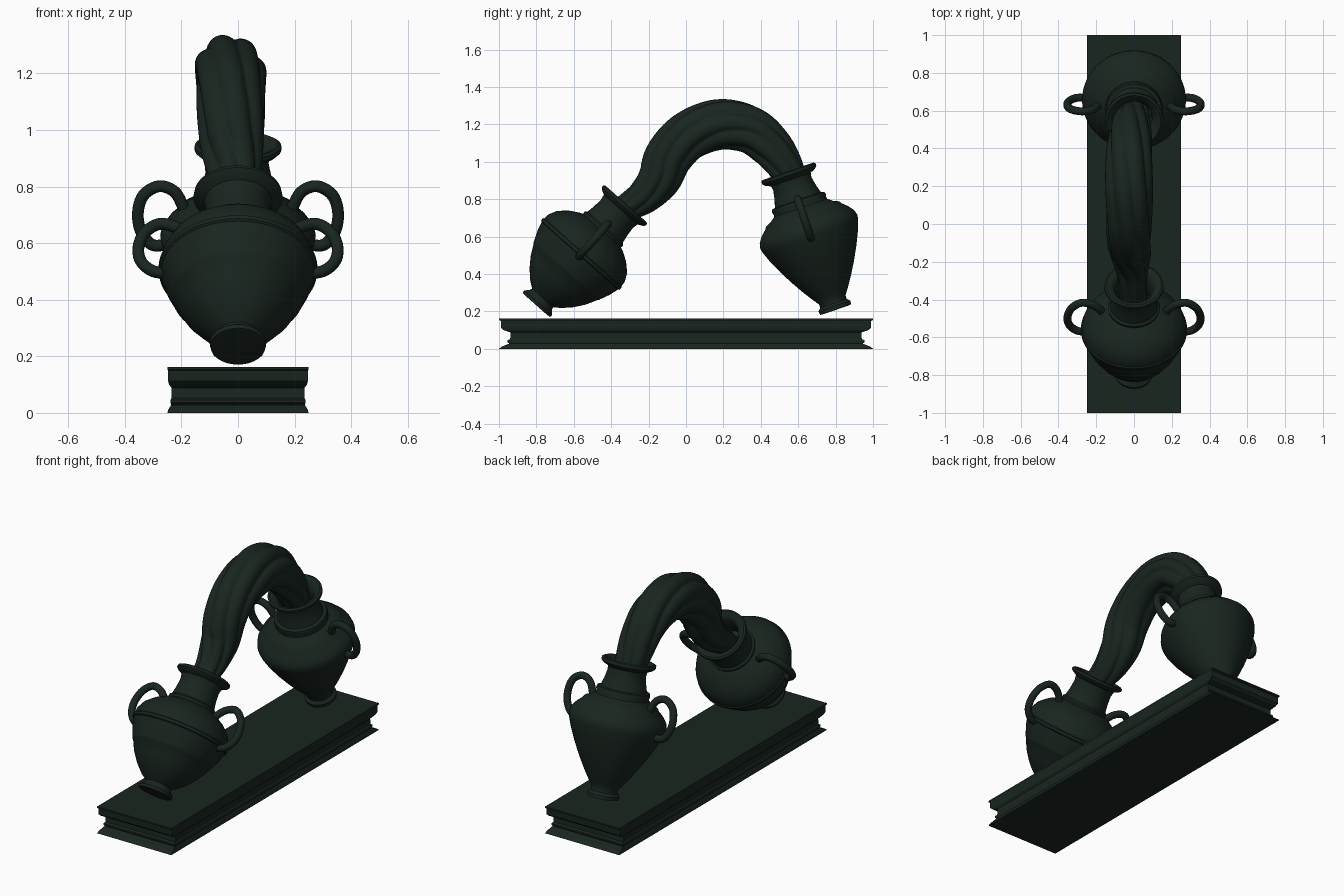
import bpy, bmesh, math
from mathutils import Vector, Matrix

if "Cube" in bpy.data.objects:
    bpy.data.objects.remove(bpy.data.objects["Cube"])

mat = bpy.data.materials.new("dark_bronze")
mat.diffuse_color = (0.01, 0.019, 0.014, 1)
mat.use_nodes = True
mat.node_tree.nodes["Principled BSDF"].inputs["Base Color"].default_value = mat.diffuse_color


def finish(name, bm, matrix=None, angle=40):
    bmesh.ops.recalc_face_normals(bm, faces=bm.faces)
    mesh = bpy.data.meshes.new(name)
    bm.to_mesh(mesh)
    bm.free()
    mesh.shade_smooth()
    mesh.set_sharp_from_angle(angle=math.radians(angle))
    mesh.materials.append(mat)
    ob = bpy.data.objects.new(name, mesh)
    bpy.context.collection.objects.link(ob)
    if matrix:
        ob.matrix_world = matrix
    return ob


def skin(rings):
    """Join closed rings of points into a capped tube."""
    bm = bmesh.new()
    rows = [[bm.verts.new(p) for p in ring] for ring in rings]
    n = len(rows[0])
    for a, b in zip(rows, rows[1:]):
        for i in range(n):
            j = (i + 1) % n
            bm.faces.new((a[i], a[j], b[j], b[i]))
    bm.faces.new(rows[0][::-1])
    bm.faces.new(rows[-1])
    return bm


def spline(pts, steps):
    """Catmull-Rom through points of any dimension."""
    pts = [Vector(p) for p in pts]
    ext = [2 * pts[0] - pts[1]] + pts + [2 * pts[-1] - pts[-2]]
    out = []
    for i in range(len(pts) - 1):
        a, b, c, d = ext[i:i + 4]
        for k in range(steps):
            t = k / steps
            out.append(0.5 * (2 * b + (c - a) * t + (2 * a - 5 * b + 4 * c - d) * t**2
                              + (3 * b - a - 3 * c + d) * t**3))
    return out + [pts[-1]]


def sweep(pts, side, radius, n):
    """Tube along a planar path; side is the plane normal, radius(i/len, angle)."""
    rings = []
    for i, p in enumerate(pts):
        t = (pts[min(i + 1, len(pts) - 1)] - pts[max(i - 1, 0)]).normalized()
        up = t.cross(side)
        ring = []
        for k in range(n):
            a = math.tau * k / n
            ring.append(p + (side * math.cos(a) + up * math.sin(a)) * radius(i, a))
        rings.append(ring)
    return skin(rings)


def lathe(profile, n=64):
    return skin([[(r * math.cos(math.tau * k / n), r * math.sin(math.tau * k / n), h)
                  for k in range(n)] for r, h in profile])


# moulded plinth
plinth = [(1, 0), (.985, .012), (.945, .028), (.955, .036), (.955, .046), (.94, .052), (.938, .088),
          (.975, .1), (.988, .112), (.99, .15), (1, .154), (1, .163)]
finish("plinth", skin([[(.25 * f * sx, f * sy, z) for sx, sy in ((-1, -1), (1, -1), (1, 1), (-1, 1))]
                       for f, z in plinth]), angle=20)


def vase(name, foot, tilt, profile, handle):
    m = Matrix.Translation(foot) @ Matrix.Rotation(math.radians(tilt), 4, 'X')
    finish(name, lathe(profile), m)
    path = spline(handle, 6)
    for tag, s in (("left", -1), ("right", 1)):
        pts = [Vector((s * x, 0, h)) for x, h in path]
        finish(f"{name}_handle_{tag}", sweep(pts, Vector((0, 1, 0)), lambda i, a: .021, 14), m)


# front vase: foot, belly with bands, neck, flared rim, hollow inside
front = [(.08, -.002), (.097, 0), (.1, .015), (.08, .035), (.075, .05), (.11, .075), (.155, .12),
         (.196, .175), (.227, .235), (.233, .24), (.236, .25), (.258, .3), (.272, .35), (.28, .355),
         (.281, .37), (.275, .375), (.272, .405), (.25, .45), (.205, .492), (.155, .522), (.135, .53),
         (.138, .545), (.126, .555), (.118, .6), (.114, .65), (.12, .68), (.148, .695), (.157, .705),
         (.155, .717), (.145, .722), (.12, .715), (.1, .69), (.095, .6), (.1, .56)]
vase("front_vase", (0, -.80, .235), -41.5, front,
     [(.24, .345), (.30, .355), (.342, .40), (.352, .465), (.33, .535), (.28, .577),
      (.225, .565), (.185, .53), (.16, .49)])

# back vase: slimmer, tapered belly, collar ring below the neck
back = [(.075, -.002), (.088, 0), (.09, .02), (.075, .035), (.075, .055), (.1, .09), (.133, .14),
        (.175, .21), (.215, .285), (.25, .36), (.27, .415), (.275, .44), (.268, .468), (.245, .5),
        (.215, .527), (.208, .54), (.175, .555), (.15, .575), (.148, .585), (.152, .6), (.148, .615),
        (.13, .62), (.118, .66), (.108, .71), (.112, .735), (.14, .748), (.153, .76), (.153, .776),
        (.142, .782), (.12, .772), (.095, .74), (.09, .65), (.1, .61)]
vase("back_vase", (0, .80, .21), 19, back,
     [(.24, .41), (.30, .405), (.34, .45), (.354, .52), (.335, .59), (.28, .625),
      (.225, .605), (.195, .55), (.18, .50)])

# twisted stream pouring from one vase to the other: (y, z, radius)
arc = spline([(-.42, .66, .075), (-.32, .75, .075), (-.225, .815, .092), (-.145, .91, .112),
              (-.09, 1.03, .122), (.02, 1.14, .127), (.18, 1.2, .13), (.34, 1.175, .125),
              (.45, 1.085, .115), (.525, .98, .1), (.575, .88, .082), (.62, .78, .07)], 8)
last = len(arc) - 1


def folds(i, a):
    w = a + 2.6 * i / last
    groove = abs(math.sin(3.5 * w)) ** .8
    return arc[i].z * (.86 + .16 * groove + .05 * math.cos(2 * w + 1))


path = [Vector((-.027 * math.sin(math.pi * i / last), p.x, p.y)) for i, p in enumerate(arc)]
finish("twisted_stream", sweep(path, Vector((1, 0, 0)), folds, 98), angle=60)
